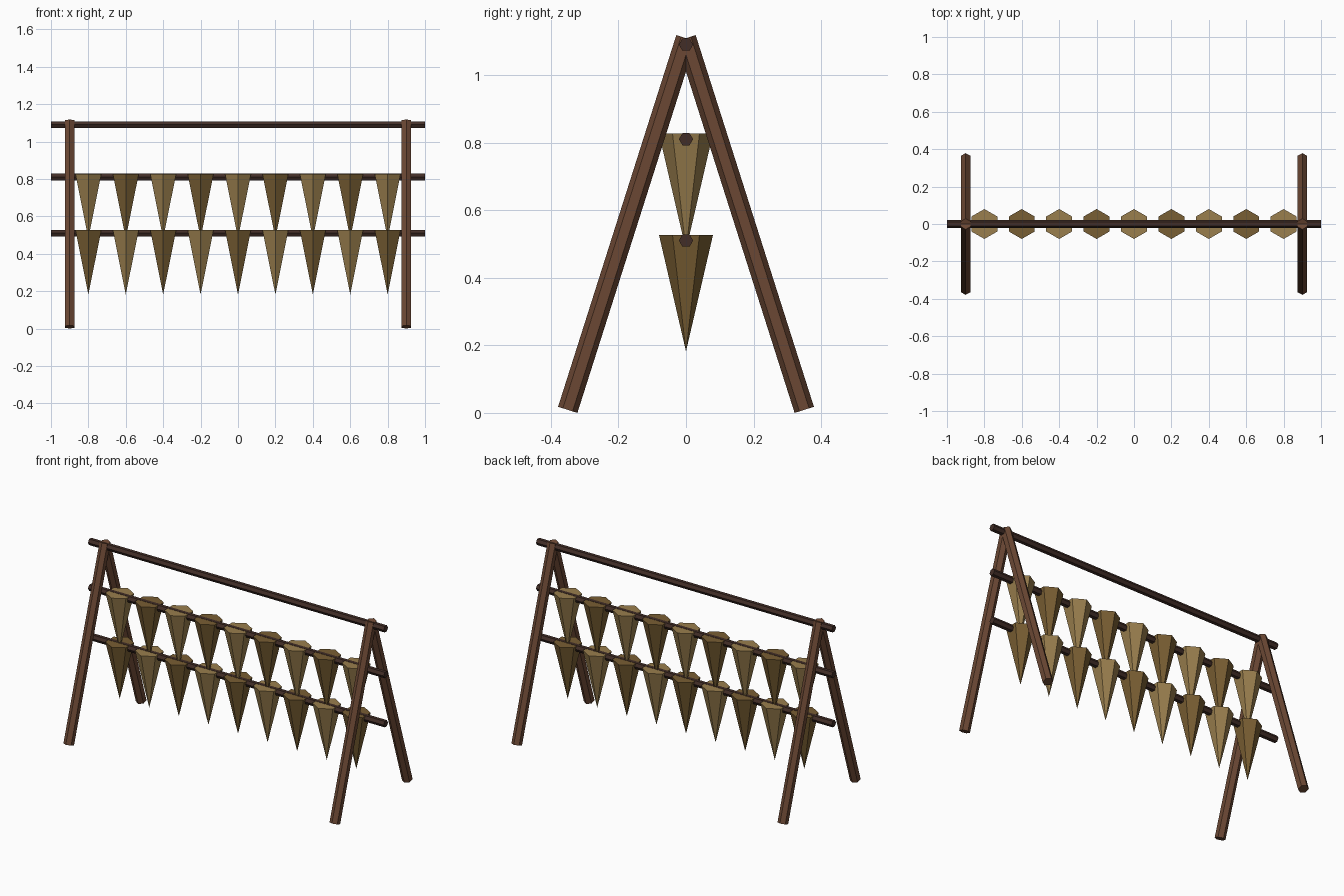
import bpy
from math import atan2, hypot, pi

if "Cube" in bpy.data.objects:
    bpy.data.objects.remove(bpy.data.objects["Cube"])


def material(name, rgb):
    m = bpy.data.materials.new(name)
    m.diffuse_color = (*rgb, 1)
    m.use_nodes = True
    m.node_tree.nodes["Principled BSDF"].inputs["Base Color"].default_value = m.diffuse_color
    return m


leg_wood = material("leg_wood", (0.147, 0.064, 0.034))
bar_wood = material("bar_wood", (0.055, 0.027, 0.020))
pale = material("pale_straw", (0.32, 0.21, 0.075))
dark = material("dark_straw", (0.19, 0.112, 0.033))


def hex_part(name, mat, loc, r_bottom, r_top, length, rot=(0, 0, 0)):
    """Six-sided rod or cone, with corners pointing along y."""
    bpy.ops.mesh.primitive_cone_add(vertices=6, radius1=r_bottom, radius2=r_top,
                                    depth=length, location=loc, rotation=rot)
    ob = bpy.context.object
    ob.name = name
    ob.data.materials.append(mat)


# A-frame legs, crossing at the ridge
foot_y, foot_z, top_z = 0.35, 0.009, 1.109
rise = top_z - foot_z
tilt = atan2(foot_y, rise)
for side, sx in (("left", -1), ("right", 1)):
    for face, sy in (("front", -1), ("back", 1)):
        hex_part(f"{face}_{side}_leg", leg_wood,
                 (sx * 0.9, sy * foot_y / 2, (foot_z + top_z) / 2),
                 0.03, 0.03, hypot(foot_y, rise), (sy * tilt, 0, 0))

# Horizontal bars
for name, z in (("ridge_bar", 1.09), ("upper_bar", 0.81), ("lower_bar", 0.51)):
    hex_part(name, bar_wood, (0, 0, z), 0.021, 0.021, 2.0, (0, pi / 2, 0))

# Hanging bundles: two rows of downward cones in alternating shades
height = 0.345
for row, (label, top) in enumerate((("upper", 0.827), ("lower", 0.527))):
    for i in range(9):
        hex_part(f"{label}_bundle_{i + 1}", (pale, dark)[(i + row) % 2],
                 (-0.8 + 0.2 * i, 0, top - height / 2), 0, 0.08, height)
